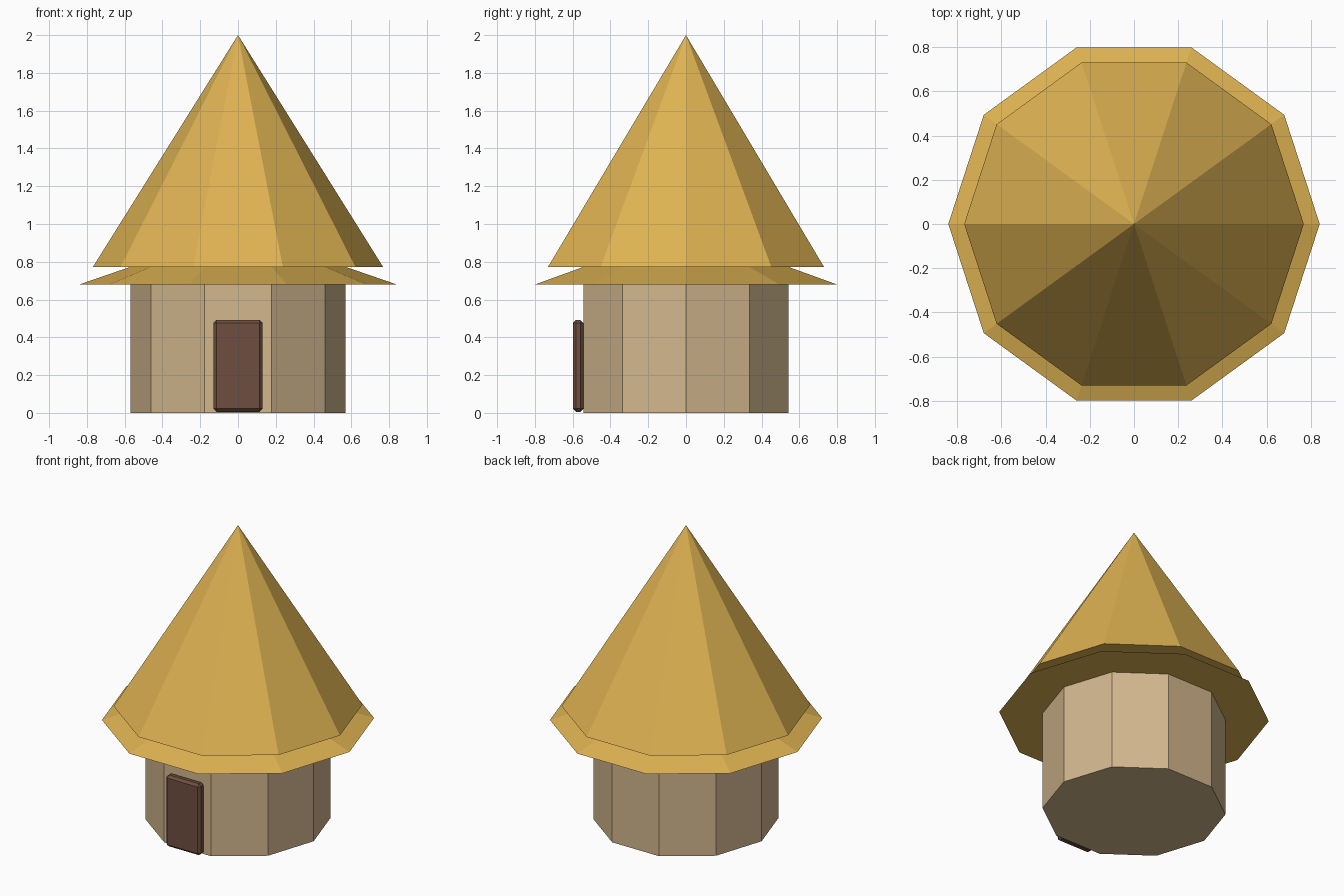
import bpy
import bmesh
from math import cos, sin, tau

SIDES = 10

cube = bpy.data.objects.get("Cube")
if cube:
    bpy.data.objects.remove(cube, do_unlink=True)


def material(name, colour):
    mat = bpy.data.materials.new(name)
    mat.use_nodes = True
    mat.diffuse_color = (*colour, 1)
    mat.node_tree.nodes["Principled BSDF"].inputs["Base Color"].default_value = (*colour, 1)
    return mat


def add_object(name, bm, mat):
    bmesh.ops.recalc_face_normals(bm, faces=bm.faces)
    mesh = bpy.data.meshes.new(name)
    bm.to_mesh(mesh)
    bm.free()
    mesh.materials.append(mat)
    obj = bpy.data.objects.new(name, mesh)
    bpy.context.collection.objects.link(obj)
    return obj


def frustum(name, low, high, mat):
    """Closed ten-sided solid between two (radius, z) rings; zero radius makes a tip."""
    bm = bmesh.new()
    rings = []
    for radius, z in (low, high):
        count = SIDES if radius else 1
        rings.append([bm.verts.new((radius * cos(tau * i / SIDES),
                                    radius * sin(tau * i / SIDES), z))
                      for i in range(count)])
    bottom, top = rings
    bm.faces.new(bottom)
    if len(top) > 1:
        bm.faces.new(top)
    for i in range(SIDES):
        j = (i + 1) % SIDES
        if len(top) > 1:
            bm.faces.new((bottom[i], bottom[j], top[j], top[i]))
        else:
            bm.faces.new((bottom[i], bottom[j], top[0]))
    return add_object(name, bm, mat)


thatch = material("golden thatch", (0.73, 0.445, 0.084))
clay = material("tan clay", (0.645, 0.474, 0.27))
wood = material("dark wood", (0.156, 0.078, 0.05))

# Round wall, flared eave and tall thatched cone
frustum("wall", (0.57, 0), (0.57, 0.68), clay)
frustum("eave", (0.84, 0.68), (0.57, 0.773), thatch)
frustum("roof", (0.768, 0.773), (0, 2), thatch)

# Door slab with chamfered edges, set against the front wall face
bm = bmesh.new()
bmesh.ops.create_cube(bm, size=1)
bmesh.ops.scale(bm, vec=(0.26, 0.056, 0.486), verts=bm.verts)
bmesh.ops.translate(bm, vec=(0, -0.571, 0.249), verts=bm.verts)
bmesh.ops.bevel(bm, geom=bm.edges[:], offset=0.016, segments=1, affect="EDGES")
add_object("door", bm, wood)
